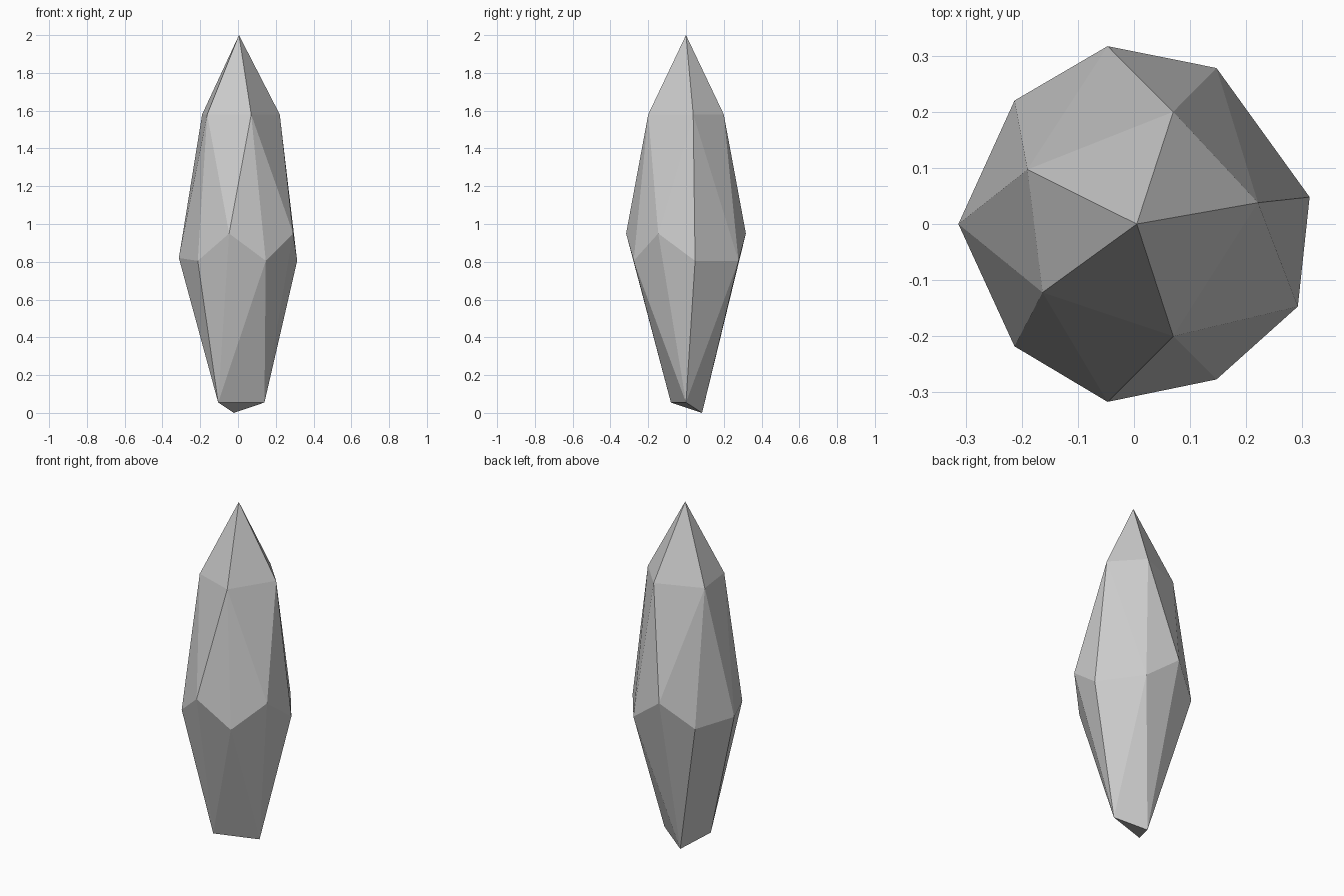
import bpy, bmesh

if "Cube" in bpy.data.objects:
    bpy.data.objects.remove(bpy.data.objects["Cube"])

# Cut corners of the crystal, grouped by level
tip = [(0.005, 0, 2)]
shoulder = [(x, y, 1.58) for x, y in
            [(0.07, 0.2), (-0.19, 0.097), (-0.163, -0.122), (0.07, -0.2), (0.221, 0.038)]]
girdle_high = [(x, y, 0.95) for x, y in
               [(-0.047, 0.317), (-0.047, -0.317), (0.292, -0.147)]]
girdle_low = [(x, y, 0.805) for x, y in
              [(0.147, 0.278), (0.313, 0.048), (0.147, -0.277), (-0.213, -0.218), (-0.213, 0.22)]]
girdle_left = [(-0.313, 0, 0.82)]
foot = [(-0.105, -0.08, 0.055), (0.14, 0, 0.055), (-0.022, 0.085, 0.005 - 0.005)]

# Gem body: the convex skin around all corners
bm = bmesh.new()
for co in tip + shoulder + girdle_high + girdle_low + girdle_left + foot:
    bm.verts.new(co)
bmesh.ops.convex_hull(bm, input=bm.verts[:])
bmesh.ops.recalc_face_normals(bm, faces=bm.faces[:])

mesh = bpy.data.meshes.new("crystal")
bm.to_mesh(mesh)
bm.free()
crystal = bpy.data.objects.new("crystal", mesh)
bpy.context.collection.objects.link(crystal)
